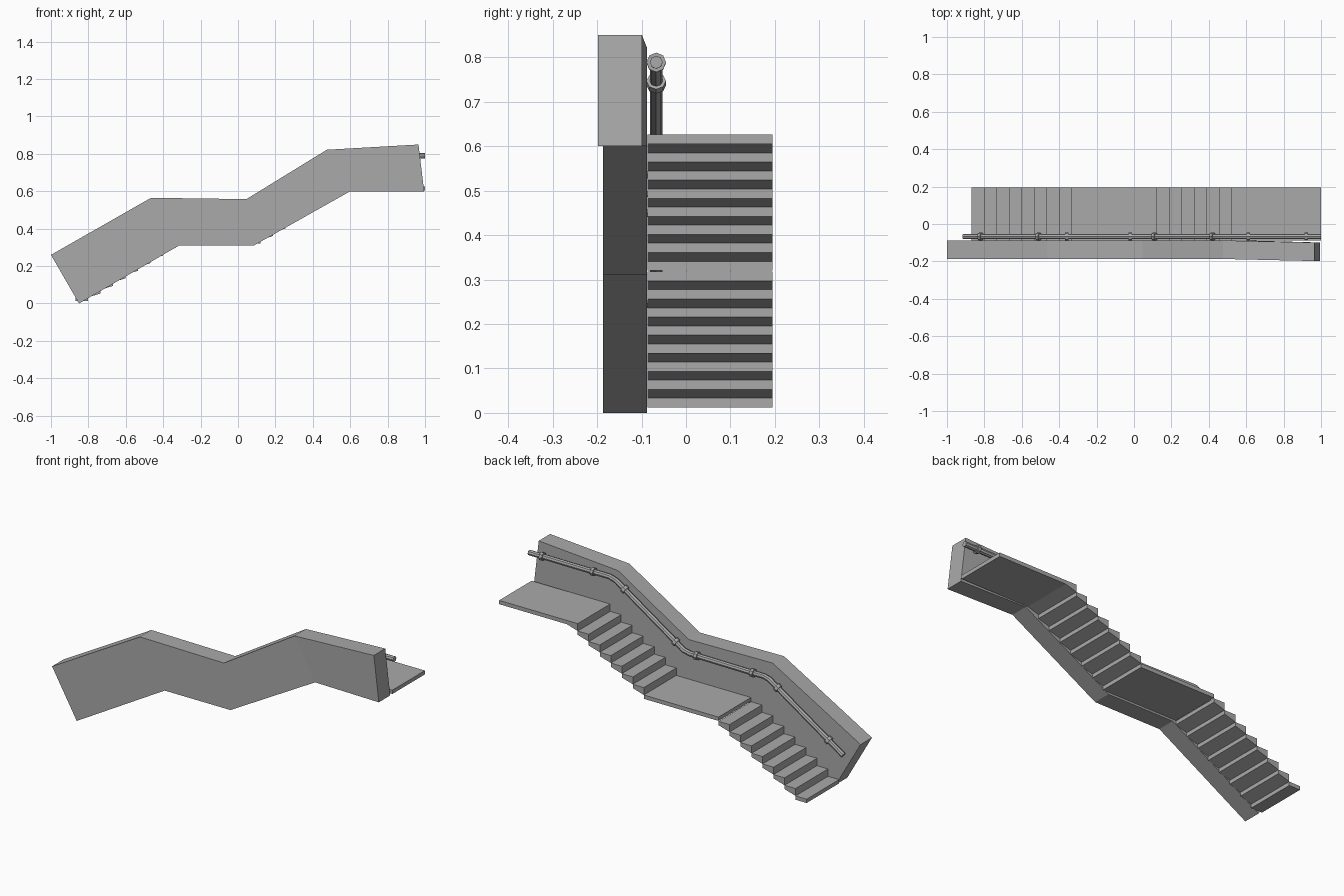
import bpy
import bmesh
from mathutils import Vector

cube = bpy.data.objects.get("Cube")
if cube:
    bpy.data.objects.remove(cube, do_unlink=True)

grey = bpy.data.materials.new("concrete_grey")
grey.use_nodes = True
COLOUR = (0.4, 0.4, 0.4, 1)
grey.diffuse_color = COLOUR
grey.node_tree.nodes["Principled BSDF"].inputs["Base Color"].default_value = COLOUR


def finish(name, bm):
    bmesh.ops.recalc_face_normals(bm, faces=bm.faces)
    mesh = bpy.data.meshes.new(name)
    bm.to_mesh(mesh)
    bm.free()
    mesh.materials.append(grey)
    obj = bpy.data.objects.new(name, mesh)
    bpy.context.collection.objects.link(obj)
    return obj


def prism(name, profile, y0, y1):
    """Extrude an (x, z) outline across y."""
    bm = bmesh.new()
    near = [bm.verts.new((x, y0, z)) for x, z in profile]
    far = [bm.verts.new((x, y1, z)) for x, z in profile]
    bm.faces.new(near)
    bm.faces.new(far)
    for i in range(len(profile)):
        j = (i + 1) % len(profile)
        bm.faces.new((near[i], near[j], far[j], far[i]))
    return finish(name, bm)


# Side wall: a band of rectangular sections, the last one leaning outward
top = [(-1, .26), (-.465, .565), (.045, .558), (.475, .822), (.965, .85)]
bottom = [(-.85, 0), (-.315, .31), (.085, .31), (.6, .6), (.995, .6)]
bm = bmesh.new()
rings = []
for i, (t, b) in enumerate(zip(top, bottom)):
    lean = -.011 if i == 4 else 0
    rings.append([bm.verts.new((p[0], y + lean, p[1]))
                  for p, y in ((t, -.187), (t, -.088), (b, -.088), (b, -.187))])
for a, b in zip(rings, rings[1:]):
    for i in range(4):
        j = (i + 1) % 4
        bm.faces.new((a[i], a[j], b[j], b[i]))
bm.faces.new(rings[0])
bm.faces.new(rings[-1])
finish("side_wall", bm)

# Treads: flat top, tall front edge, underside rising to a thin back edge
Y0, Y1 = -.087, .195
RUN, RISE, THICK = .067, .0407, .021


def tread(name, x, z):
    prism(name, [(x, z), (x + RUN, z), (x + RUN, z - THICK), (x, z - RISE)], Y0, Y1)


def slab(name, x0, x1, z):
    prism(name, [(x0, z), (x1, z), (x1, z - THICK), (x0, z - THICK)], Y0, Y1)


slab("bottom_step", -.87, -.87 + RUN, .033)
for k in range(1, 8):
    tread(f"lower_step_{k}", -.87 + k * RUN, .033 + k * RISE)
slab("middle_landing", -.334, .12, .341)
for k in range(7):
    tread(f"upper_step_{k + 1}", .12 + k * RUN, .341 + (k + 1) * RISE)
slab("top_landing", .12 + 7 * RUN, 1, .341 + 7 * RISE)

# Handrail: round tube following the flights
RAIL_Y = -.067
path = [(-.91, .185), (-.46, .482), (-.43, .49), (.02, .494),
        (.06, .503), (.47, .775), (.51, .787), (1, .789)]
curve = bpy.data.curves.new("handrail", "CURVE")
curve.dimensions = "3D"
curve.bevel_depth = .0145
curve.bevel_resolution = 2
curve.use_fill_caps = True
spline = curve.splines.new("POLY")
spline.points.add(len(path) - 1)
for point, (x, z) in zip(spline.points, path):
    point.co = (x, RAIL_Y, z, 1)
curve.materials.append(grey)
rail = bpy.data.objects.new("handrail", curve)
bpy.context.collection.objects.link(rail)
bpy.ops.object.select_all(action="DESELECT")
rail.select_set(True)
bpy.context.view_layer.objects.active = rail
bpy.ops.object.convert(target="MESH")
bpy.ops.object.shade_smooth_by_angle()

# Collars that hold the rail against the wall
for n, x in enumerate((-.82, -.51, -.36, -.02, .11, .42, .61, .92)):
    for (xa, za), (xb, zb) in zip(path, path[1:]):
        if xa <= x <= xb:
            along = Vector((xb - xa, 0, zb - za)).normalized()
            z = za + (zb - za) * (x - xa) / (xb - xa)
    bm = bmesh.new()
    bmesh.ops.create_cone(bm, cap_ends=True, segments=8, radius1=.022,
                          radius2=.022, depth=.018)
    collar = finish(f"rail_collar_{n + 1}", bm)
    collar.rotation_euler = along.to_track_quat("Z", "Y").to_euler()
    collar.location = (x, RAIL_Y, z)
